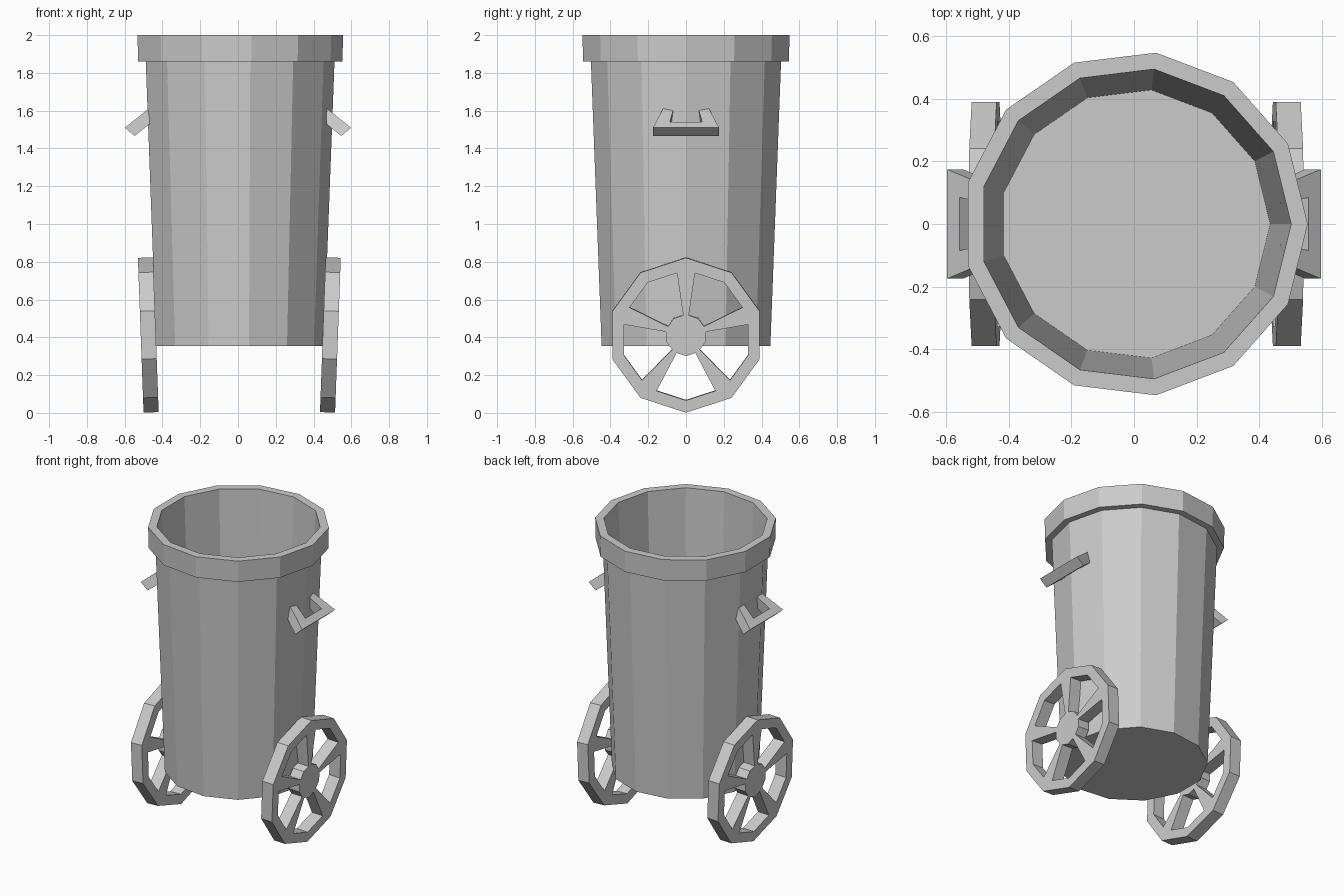
import bpy, bmesh
from math import cos, sin, radians, tau
from mathutils import Vector, Matrix

if "Cube" in bpy.data.objects:
    bpy.data.objects.remove(bpy.data.objects["Cube"])


def finish(bm, name):
    bmesh.ops.recalc_face_normals(bm, faces=bm.faces[:])
    mesh = bpy.data.meshes.new(name)
    bm.to_mesh(mesh)
    bm.free()
    ob = bpy.data.objects.new(name, mesh)
    bpy.context.collection.objects.link(ob)
    return ob


def bridge(bm, a, b):
    n = len(a)
    for i in range(n):
        j = (i + 1) % n
        bm.faces.new((a[i], a[j], b[j], b[i]))


# Hollow 13-sided bin: inner floor, inner wall, collar, outer wall, base
def make_bin(sides=13, cx=0.004):
    profile = [(0.432, 0.37), (0.499, 2.0), (0.552, 2.0),
               (0.549, 1.86), (0.507, 1.86), (0.45, 0.355)]
    bm = bmesh.new()
    rings = [[bm.verts.new((cx + r * cos(tau * i / sides), r * sin(tau * i / sides), z))
              for i in range(sides)] for r, z in profile]
    for a, b in zip(rings, rings[1:]):
        bridge(bm, a, b)
    bm.faces.new(rings[0])
    bm.faces.new(rings[-1])
    finish(bm, "bin_body")


# Ten-sided wheel with five wedge windows, leaning with the bin wall
def make_wheel(name, side, cx, cz=0.4125, half=0.04, tilt=radians(2.1)):
    bm = bmesh.new()
    angles = [72 * k + d for k in range(5) for d in (-8.2, 0, 8.2, 36)]

    def ring(radius):
        pts = []
        for a in angles:
            r = radius * cos(radians(18)) / cos(radians(a % 36 - 18))
            pts.append(bm.verts.new((-half, r * sin(radians(a)), r * cos(radians(a)))))
        return pts

    hub, inner, outer = ring(0.11), ring(0.345), ring(0.41)
    bridge(bm, inner, outer)
    bm.faces.new(hub)
    for i in range(20):
        if i % 4 < 2:  # spokes
            bm.faces.new((hub[i], hub[i + 1], inner[i + 1], inner[i]))
    ext = bmesh.ops.extrude_face_region(bm, geom=bm.faces[:], use_keep_orig=True)
    moved = [g for g in ext["geom"] if isinstance(g, bmesh.types.BMVert)]
    bmesh.ops.translate(bm, verts=moved, vec=(2 * half, 0, 0))
    # short stub axle reaching the bin wall
    bmesh.ops.create_cone(bm, cap_ends=True, segments=10, radius1=0.04, radius2=0.04,
                          depth=0.05, matrix=Matrix.Translation((-0.025, 0, 0))
                          @ Matrix.Rotation(radians(90), 4, 'Y'))
    m = (Matrix.Diagonal((side, 1, 1, 1)) @ Matrix.Translation((cx, 0, cz))
         @ Matrix.Rotation(tilt, 4, 'Y'))
    bmesh.ops.transform(bm, matrix=m, verts=bm.verts[:])
    finish(bm, name)


# U-shaped handle sloping down and away from the wall
def make_handle(name, side):
    bm = bmesh.new()

    def layer(xo, zo, x_slot, x_end, y_out, y_in):
        half = [(xo, 0.175), (x_end, y_out), (x_end, y_in), (x_slot, 0.085)]
        pts = half + [(x, -y) for x, y in reversed(half)]
        return [bm.verts.new((side * x, y, zo + 0.8 * (xo - x))) for x, y in pts]

    top = layer(0.598, 1.51, 0.559, 0.468, 0.12, 0.065)
    low = layer(0.547, 1.466, 0.508, 0.468, 0.141, 0.076)
    bridge(bm, top, low)
    for v in (top, low):
        bm.faces.new(v[0:1] + v[3:5] + v[7:8])   # grip bar
        bm.faces.new(v[0:4])                     # arms
        bm.faces.new(v[4:8])
    # merge the split cap into one outline
    finish(bm, name)


make_bin()
for label, side, cx in (("right", 1, 0.489), ("left", -1, 0.475)):
    make_wheel(label + "_wheel", side, cx)
    make_handle(label + "_handle", side)
